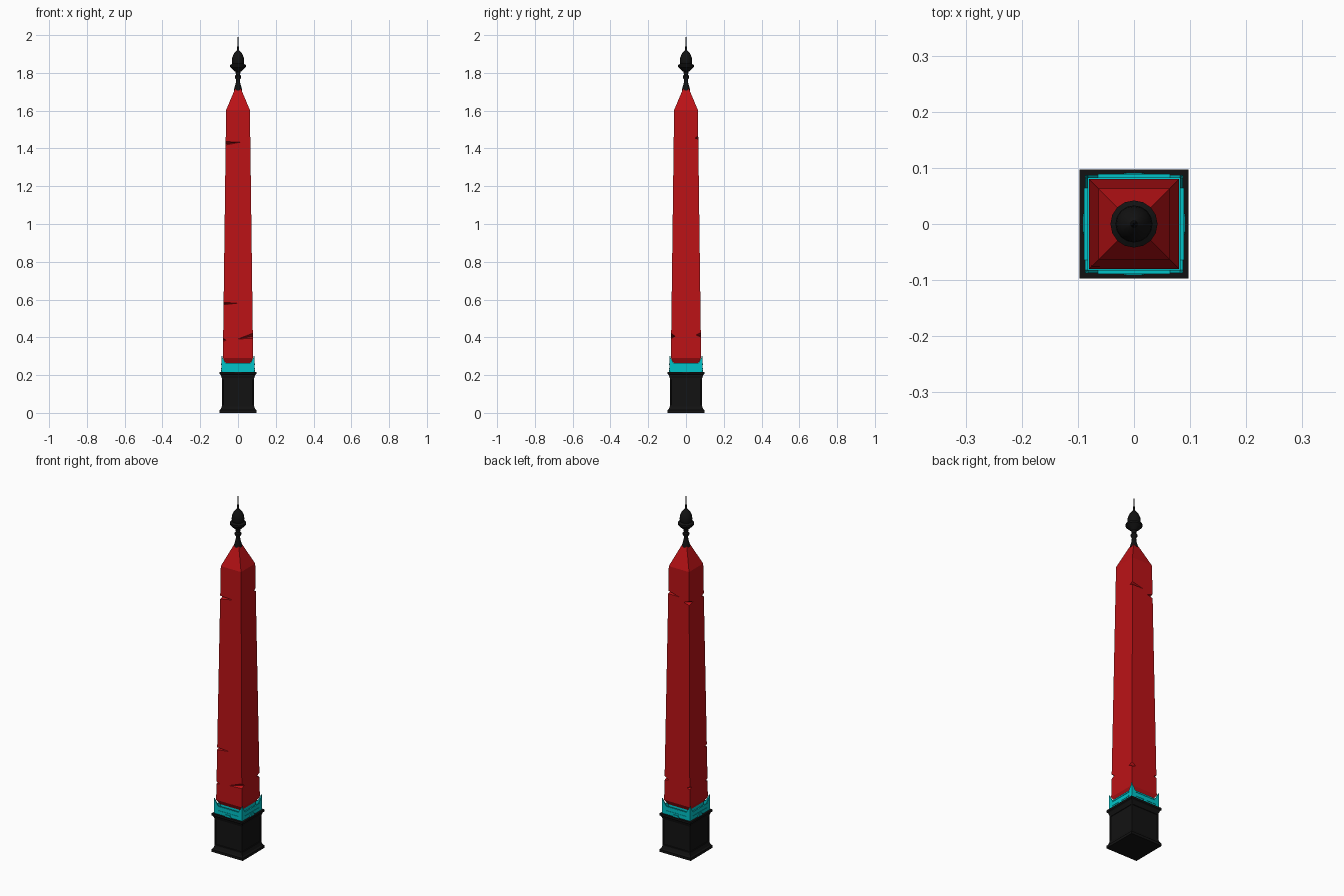
import bpy, bmesh
from math import radians, sin, cos, pi, sqrt
from mathutils import Matrix

if "Cube" in bpy.data.objects:
    bpy.data.objects.remove(bpy.data.objects["Cube"])


def material(name, color):
    m = bpy.data.materials.new(name)
    m.diffuse_color = (*color, 1)
    m.use_nodes = True
    m.node_tree.nodes["Principled BSDF"].inputs["Base Color"].default_value = m.diffuse_color
    return m


BLACK = material("black_metal", (0.006, 0.006, 0.006))
RED = material("red_stone", (0.5, 0.006, 0.008))
CYAN = material("cyan_trim", (0.0, 0.55, 0.58))


def finish(bm, name, mat):
    bmesh.ops.recalc_face_normals(bm, faces=bm.faces)
    me = bpy.data.meshes.new(name)
    bm.to_mesh(me)
    bm.free()
    ob = bpy.data.objects.new(name, me)
    bpy.context.collection.objects.link(ob)
    if mat:
        me.materials.append(mat)
    return ob


def turned(name, profile, sides, mat):
    """Stack rings of (radius, z); for 4 sides the radius is the half-width."""
    bm = bmesh.new()
    k, off = (sqrt(2), pi / 4) if sides == 4 else (1, 0)
    rings = [[bm.verts.new((r * k * cos(off + 2 * pi * i / sides),
                            r * k * sin(off + 2 * pi * i / sides), z))
              for i in range(sides)] for r, z in profile]
    for a, b in zip(rings, rings[1:]):
        for i in range(sides):
            j = (i + 1) % sides
            bm.faces.new((a[i], a[j], b[j], b[i]))
    bm.faces.new(rings[0])
    bm.faces.new(rings[-1])
    return finish(bm, name, mat)


def prism(bm, points, y0, y1, matrix):
    """Extrude an (x, z) outline from y0 to y1."""
    a = [bm.verts.new(matrix @ Matrix.Translation((x, y0, z)).translation) for x, z in points]
    b = [bm.verts.new(matrix @ Matrix.Translation((x, y1, z)).translation) for x, z in points]
    n = len(a)
    bm.faces.new(a)
    bm.faces.new(b[::-1])
    for i in range(n):
        bm.faces.new((a[i], b[i], b[(i + 1) % n], a[(i + 1) % n]))


# Pedestal with moulded foot and cap, and a sunken panel on each side
pedestal = turned("pedestal", [(0.097, 0), (0.097, 0.014), (0.091, 0.02), (0.086, 0.034),
                               (0.086, 0.185), (0.091, 0.2), (0.097, 0.205), (0.097, 0.216)], 4, BLACK)
bm = bmesh.new()
bm.from_mesh(pedestal.data)
panels = [f for f in bm.faces if f.calc_area() > 0.02 and abs(f.normal.z) < 0.1]
bmesh.ops.inset_individual(bm, faces=panels, thickness=0.010, depth=0)
bmesh.ops.inset_individual(bm, faces=panels, thickness=0.002, depth=-0.003)
bm.to_mesh(pedestal.data)
bm.free()

# Collar: floor plate, four walls with raised corners, framed strips and tabs
turned("collar_floor", [(0.086, 0.214), (0.086, 0.228), (0.066, 0.232), (0.064, 0.268)], 4, CYAN)
bm = bmesh.new()
wall = [(-0.087, 0.22), (0.087, 0.22), (0.087, 0.30), (0.064, 0.262), (-0.064, 0.262), (-0.087, 0.30)]
for i in range(4):
    m = Matrix.Rotation(i * pi / 2, 4, 'Z')
    prism(bm, wall, -0.087, -0.082, m)
    for z in (0.234, 0.257):
        prism(bm, [(-0.064, z - 0.004), (0.064, z - 0.004), (0.064, z + 0.004), (-0.064, z + 0.004)],
              -0.089, -0.085, m)
    prism(bm, [(-0.018, 0.216), (0.018, 0.216), (0.014, 0.228), (-0.014, 0.228)], -0.091, -0.08, m)
finish(bm, "collar", CYAN)

# Tapered shaft with pyramid top
shaft = turned("shaft", [(0.065, 0.264), (0.08, 0.29), (0.063, 1.603), (0.016, 1.715)], 4, RED)

# Weathering cuts: azimuth, depth reached from the axis, z, half-height, tilt
cuts = [(255, 0.060, 1.43, 0.035, 6), (135, 0.068, 1.425, 0.035, 0), (75, 0.062, 1.45, 0.035, -6),
        (255, 0.074, 0.58, 0.025, 3), (285, 0.076, 0.395, 0.05, 10), (225, 0.099, 0.385, 0.05, 0),
        (45, 0.093, 0.41, 0.05, -8), (135, 0.099, 0.395, 0.05, 6)]
for az, reach, z, h, tilt in cuts:
    bm = bmesh.new()
    m = (Matrix.Rotation(radians(az), 4, 'Z') @ Matrix.Translation((reach, 0, z))
         @ Matrix.Rotation(radians(tilt), 4, 'X'))
    prism(bm, [(0, 0), (0.06, -h * 0.6), (0.06, h)], -0.15, 0.15, m)
    cutter = finish(bm, "cutter", None)
    cutter.hide_render = True
    mod = shaft.modifiers.new("cut", 'BOOLEAN')
    mod.operation = 'DIFFERENCE'
    mod.solver = 'EXACT'
    mod.object = cutter
    bpy.context.view_layer.objects.active = shaft
    bpy.ops.object.modifier_apply(modifier=mod.name)
    bpy.data.objects.remove(cutter)

# Turned finial with bulb and spike
finial = turned("finial", [(0.021, 1.708), (0.020, 1.718), (0.012, 1.745), (0.011, 1.765), (0.017, 1.775),
                           (0.017, 1.783), (0.011, 1.79), (0.013, 1.805), (0.028, 1.818), (0.042, 1.832),
                           (0.042, 1.842), (0.030, 1.849), (0.033, 1.862), (0.031, 1.88), (0.023, 1.9),
                           (0.012, 1.914), (0.006, 1.92), (0.004, 1.94), (0.0008, 2.0)], 16, BLACK)
bpy.ops.object.select_all(action='DESELECT')
finial.select_set(True)
bpy.context.view_layer.objects.active = finial
bpy.ops.object.shade_smooth_by_angle(angle=radians(35))
